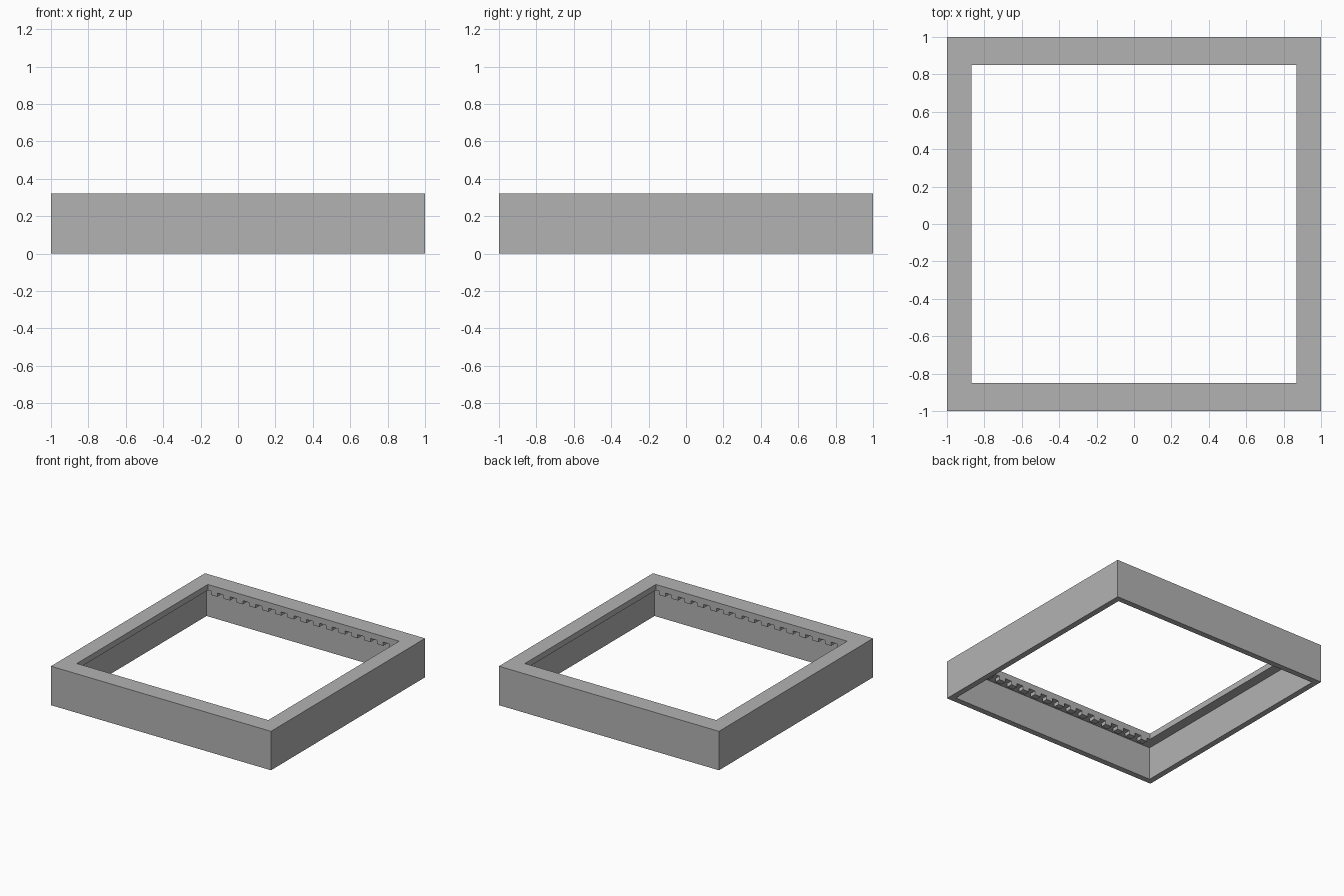
import bpy
import bmesh
from mathutils import Matrix, Vector

if "Cube" in bpy.data.objects:
    bpy.data.objects.remove(bpy.data.objects["Cube"])

HEIGHT = 0.32
WALL_IN = 0.952          # inner half-width between the walls
OPEN_X, OPEN_Y = 0.87, 0.85
LIP_Z = 0.272            # underside of the top lip
TEETH = 15
TOOTH_DROP, TOOTH_DEPTH = 0.03, 0.05

grey = bpy.data.materials.new("plain grey")
grey.use_nodes = True
colour = (0.45, 0.45, 0.45, 1)
grey.diffuse_color = colour
grey.node_tree.nodes["Principled BSDF"].inputs["Base Color"].default_value = colour


def add_object(name, bm):
    bmesh.ops.recalc_face_normals(bm, faces=bm.faces)
    mesh = bpy.data.meshes.new(name)
    bm.to_mesh(mesh)
    bm.free()
    mesh.materials.append(grey)
    obj = bpy.data.objects.new(name, mesh)
    bpy.context.collection.objects.link(obj)
    return obj


# Frame: square rings joined into walls with an inward lip on top
profile = [(1, 1, 0), (1, 1, HEIGHT), (OPEN_X, OPEN_Y, HEIGHT),
           (OPEN_X, OPEN_Y, LIP_Z), (WALL_IN, WALL_IN, LIP_Z), (WALL_IN, WALL_IN, 0)]
corners = [(-1, -1), (1, -1), (1, 1), (-1, 1)]
bm = bmesh.new()
rings = [[bm.verts.new((x * sx, y * sy, z)) for sx, sy in corners] for x, y, z in profile]
for i, ring in enumerate(rings):
    after = rings[(i + 1) % len(rings)]
    for k in range(4):
        n = (k + 1) % 4
        bm.faces.new((ring[k], ring[n], after[n], after[k]))
add_object("frame", bm)

# Rows of small teeth hanging below the front and back lips
pitch = 2 * OPEN_X / TEETH
for name, side in (("front_teeth", -1), ("back_teeth", 1)):
    bm = bmesh.new()
    for i in range(TEETH):
        x = -OPEN_X + pitch * (i + 0.5)
        centre = Vector((x, side * (OPEN_Y + TOOTH_DEPTH / 2), LIP_Z - TOOTH_DROP / 2))
        size = Matrix.Diagonal((pitch / 2, TOOTH_DEPTH, TOOTH_DROP, 1))
        bmesh.ops.create_cube(bm, size=1, matrix=Matrix.Translation(centre) @ size)
    add_object(name, bm)
